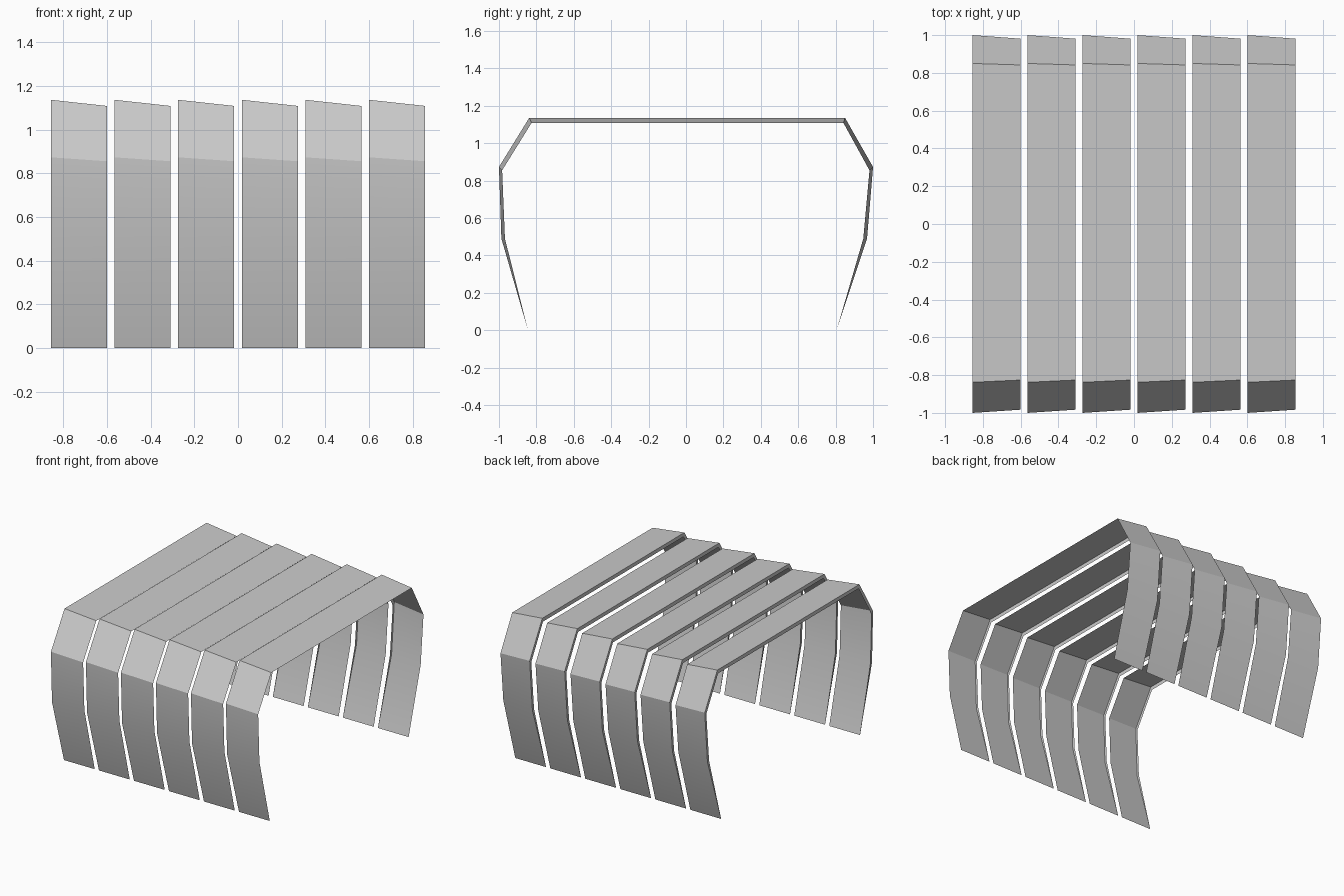
import bpy, bmesh, math

if "Cube" in bpy.data.objects:
    bpy.data.objects.remove(bpy.data.objects["Cube"])

# cross-section (y, z) of the raised left edge and the lower right edge
OUTER = [(-0.845, 0), (-0.987, 0.49), (-1.0, 0.873), (-0.838, 1.136),
         (0.85, 1.136), (1.0, 0.873), (0.968, 0.49), (0.805, 0)]
INNER = [(-0.845, 0), (-0.968, 0.49), (-0.983, 0.855), (-0.826, 1.108),
         (0.842, 1.108), (0.981, 0.855), (0.948, 0.49), (0.805, 0)]
COUNT, WIDTH, PITCH = 6, 0.256, 0.2912


def slat(name, x0):
    bm = bmesh.new()

    def row(x, pts):
        return [bm.verts.new((x, y, z)) for y, z in pts]

    left, right = row(x0, OUTER), row(x0 + WIDTH, INNER)
    # lip folded inward along the raised edge, sharing the tips
    lip = [left[0]] + row(x0, INNER[1:-1]) + [left[-1]]
    n = len(OUTER)
    for i in range(n - 1):
        # sloping outer skin
        bm.faces.new((left[i], right[i], right[i + 1], left[i + 1]))
        # lip wall facing -x
        loop = [left[i], left[i + 1], lip[i + 1], lip[i]]
        bm.faces.new(list(dict.fromkeys(loop)))
    bmesh.ops.recalc_face_normals(bm, faces=bm.faces)
    # make sure the skin points outward
    top = max(bm.faces, key=lambda f: f.calc_area())
    if top.normal.z < 0:
        bmesh.ops.reverse_faces(bm, faces=bm.faces)
    me = bpy.data.meshes.new(name)
    bm.to_mesh(me)
    bm.free()
    ob = bpy.data.objects.new(name, me)
    bpy.context.collection.objects.link(ob)
    bpy.context.view_layer.objects.active = ob
    ob.select_set(True)
    bpy.ops.object.shade_smooth_by_angle(angle=math.radians(30))
    ob.select_set(False)


# row of overlapping-style slats
start = -(PITCH * (COUNT - 1) + WIDTH) / 2
for k in range(COUNT):
    slat(f"arched_slat_{k + 1}", start + k * PITCH)
